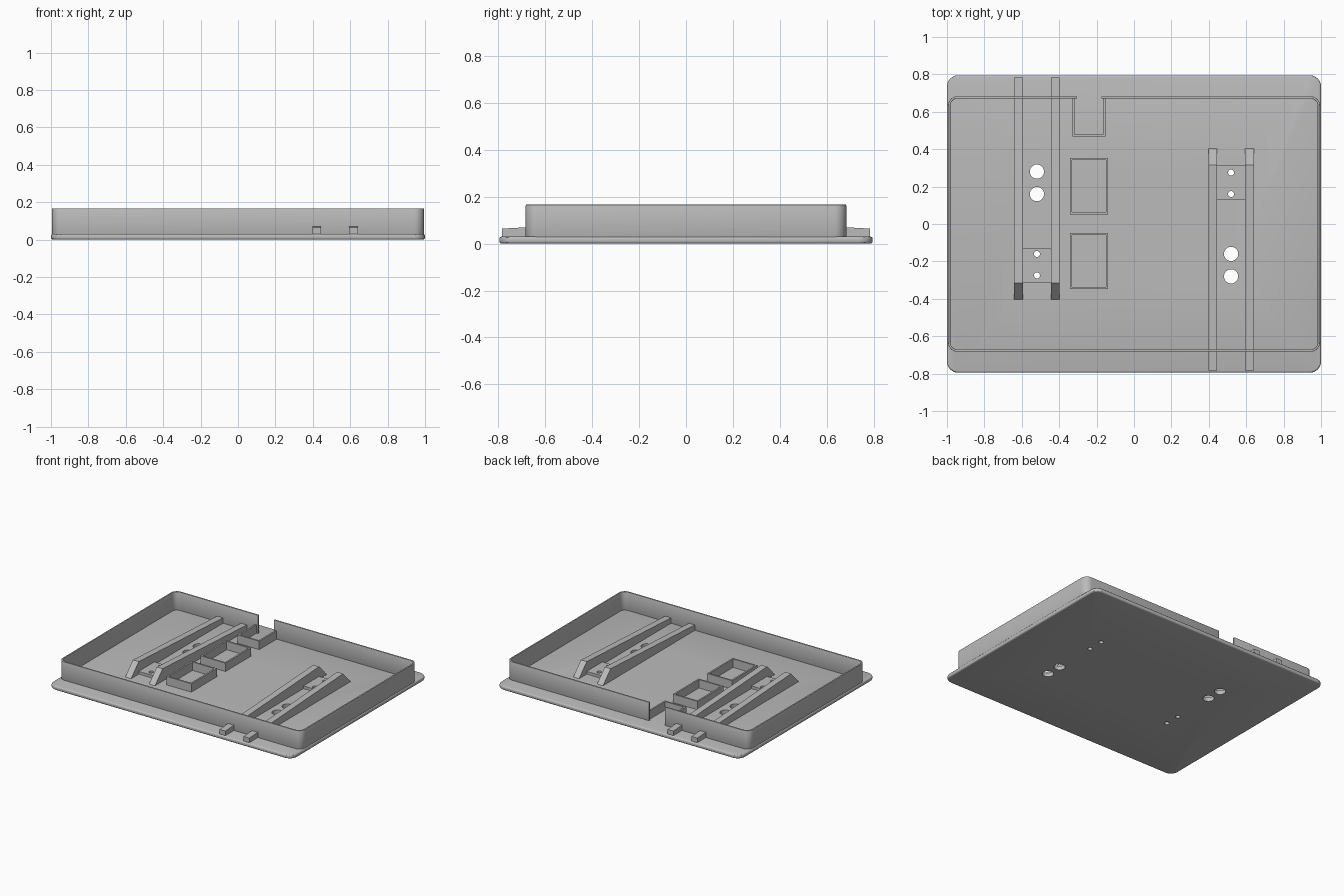
import bpy
import bmesh
from math import cos, sin, pi, radians

cube = bpy.data.objects.get("Cube")
if cube:
    bpy.data.objects.remove(cube)

grey = bpy.data.materials.new("plain_grey")
grey.use_nodes = True
GREY = (0.5, 0.5, 0.5, 1)
grey.diffuse_color = GREY
grey.node_tree.nodes["Principled BSDF"].inputs["Base Color"].default_value = GREY

FLOOR = 0.03
WALL_TOP = 0.166
SINK = 0.02  # parts start slightly inside the plate


def prism(name, outline, low, high, axis="z"):
    """Extrude a 2D outline along z (xy outline) or x (yz outline)."""
    place = (lambda p, h: (p[0], p[1], h)) if axis == "z" else (lambda p, h: (h, p[0], p[1]))
    bm = bmesh.new()
    face = bm.faces.new([bm.verts.new(place(p, low)) for p in outline])
    top = bmesh.ops.extrude_face_region(bm, geom=[face])["geom"]
    start, end = place((0, 0), low), place((0, 0), high)
    move = [b - a for a, b in zip(start, end)]
    bmesh.ops.translate(bm, vec=move, verts=[g for g in top if isinstance(g, bmesh.types.BMVert)])
    bmesh.ops.recalc_face_normals(bm, faces=bm.faces)
    mesh = bpy.data.meshes.new(name)
    bm.to_mesh(mesh)
    bm.free()
    mesh.materials.append(grey)
    obj = bpy.data.objects.new(name, mesh)
    bpy.context.collection.objects.link(obj)
    return obj


def rounded(hx, hy, r, steps=8):
    """Rounded rectangle, counter-clockwise from the back right corner."""
    pts = []
    for i, (sx, sy) in enumerate([(-1, 1), (-1, -1), (1, -1), (1, 1)]):
        for k in range(steps + 1):
            a = pi / 2 * (i + 1 + k / steps)
            pts.append((sx * (hx - r) + r * cos(a), sy * (hy - r) + r * sin(a)))
    return pts


def rect(x0, x1, y0, y1):
    return [(x0, y0), (x1, y0), (x1, y1), (x0, y1)]


def circle(x, y, r, n=32):
    return [(x + r * cos(2 * pi * k / n), y + r * sin(2 * pi * k / n)) for k in range(n)]


def bevel(obj, width, segments):
    mod = obj.modifiers.new("edge_round", "BEVEL")
    mod.width, mod.segments = width, segments
    mod.limit_method, mod.angle_limit = "ANGLE", radians(40)


def drill(obj, cutters):
    for c in cutters:
        mod = obj.modifiers.new("hole", "BOOLEAN")
        mod.operation, mod.object, mod.solver = "DIFFERENCE", c, "EXACT"


def finish(obj):
    """Bake the modifiers and smooth the curved surfaces."""
    bpy.context.view_layer.update()
    graph = bpy.context.evaluated_depsgraph_get()
    baked = bpy.data.meshes.new_from_object(obj.evaluated_get(graph))
    obj.modifiers.clear()
    obj.data = baked
    baked.shade_smooth()
    baked.set_sharp_from_angle(angle=radians(30))


# Screw holes, turned half a revolution for the second bracket
cutters = []
for s in (1, -1):
    for y, r in ((0.28, 0.038), (0.16, 0.038), (-0.16, 0.016), (-0.275, 0.016)):
        cutter = prism("hole_cutter", circle(-0.519 * s, y * s, r), -0.1, 0.3)
        cutter.hide_render = True
        cutters.append(cutter)

# Base plate with flanges at front and back
plate = prism("base_plate", rounded(1, 0.795, 0.06), 0, FLOOR)
bevel(plate, 0.01, 3)
drill(plate, cutters)
finish(plate)

# Thin rim wall, open at a notch in the back
HX, HY, T = 0.994, 0.683, 0.012
GAP = (-0.305, -0.175)
outer = [(GAP[0], HY)] + rounded(HX, HY, 0.05) + [(GAP[1], HY)]
inner = [(GAP[0], HY - T)] + rounded(HX - T, HY - T, 0.05 - T) + [(GAP[1], HY - T)]
wall = prism("rim_wall", outer + inner[::-1], SINK, WALL_TOP)
bevel(wall, 0.003, 2)
finish(wall)

# Sloping bracket rails and the screw pad between each pair
for s, side in ((1, "right"), (-1, "left")):
    profile = [(-0.405, SINK), (-0.405, FLOOR), (-0.315, 0.122), (0.783, 0.064), (0.783, SINK)]
    profile = [(y * s, z) for y, z in profile]
    for i, x in enumerate((-0.641, -0.445)):
        finish(prism(f"{side}_rail_{i + 1}", profile, x * s, (x + 0.048) * s, "x"))
    xs = sorted((-0.6 * s, -0.44 * s))
    ys = sorted((-0.315 * s, -0.13 * s))
    pad = prism(f"{side}_screw_pad", rect(*xs, *ys), SINK, 0.05)
    drill(pad, cutters)
    finish(pad)

for c in cutters:
    bpy.data.objects.remove(c)


# Thin-walled component trays
def tray(name, x0, x1, y0, y1, open_back=False):
    t = 0.012
    parts = {"right": (x0, x0 + t, y0, y1), "left": (x1 - t, x1, y0, y1),
             "front": (x0 + t, x1 - t, y0, y0 + t)}
    if not open_back:
        parts["back"] = (x0 + t, x1 - t, y1 - t, y1)
    for side, box in parts.items():
        finish(prism(f"{name}_{side}", rect(*box), SINK, 0.092))


tray("front_tray", -0.343, -0.139, -0.348, -0.048)
tray("middle_tray", -0.343, -0.139, 0.052, 0.353)
tray("back_tray", -0.33, -0.153, 0.467, HY - T, open_back=True)
